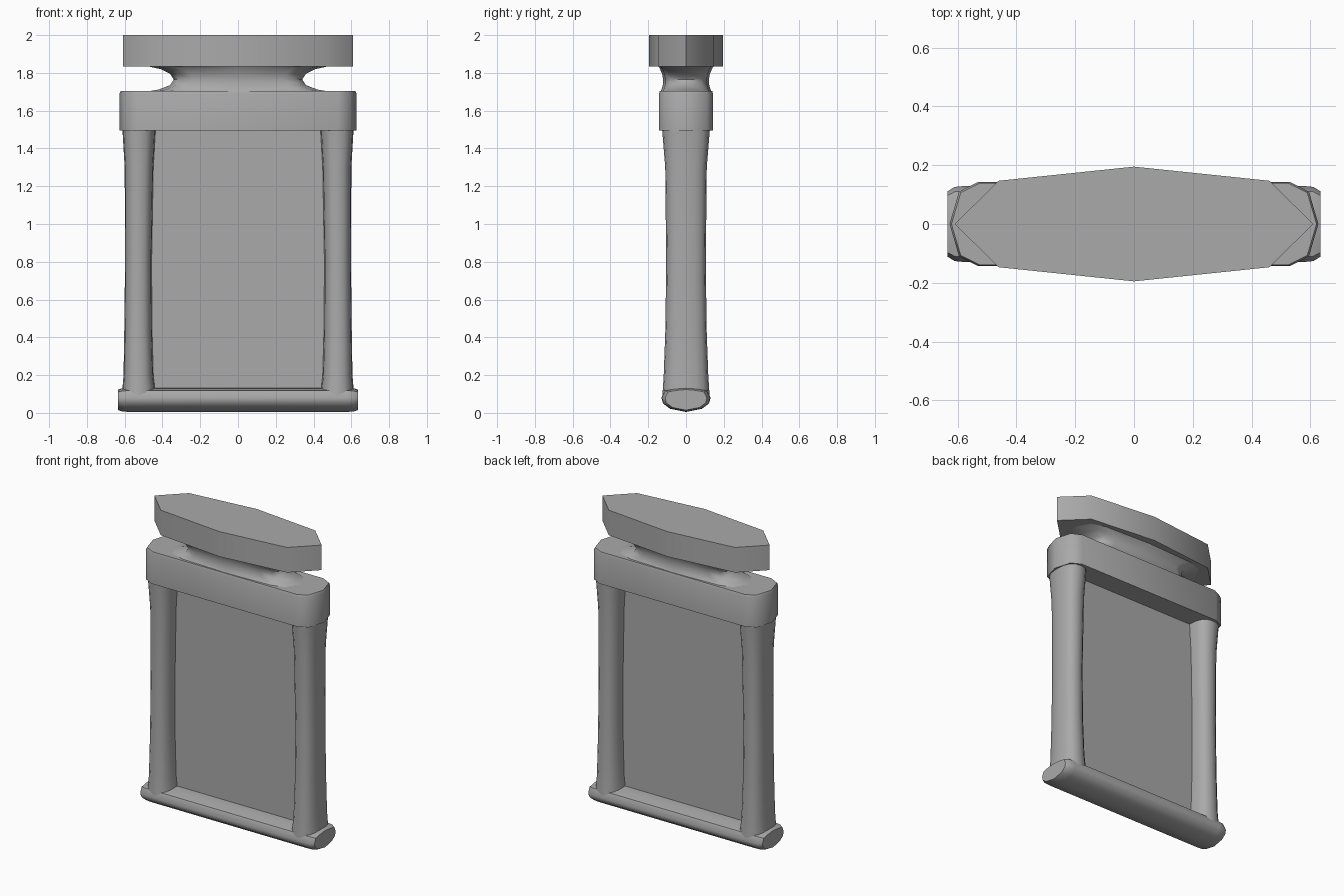
import bpy, bmesh, math

cube = bpy.data.objects.get("Cube")
if cube:
    bpy.data.objects.remove(cube, do_unlink=True)

grey = bpy.data.materials.new("plain grey")
grey.use_nodes = True
tone = (0.4, 0.4, 0.4, 1)
grey.diffuse_color = tone
grey.node_tree.nodes["Principled BSDF"].inputs["Base Color"].default_value = tone


def loft(name, rings, angle=40):
    """Skin a closed solid through rings of equal point count."""
    bm = bmesh.new()
    loops = [[bm.verts.new(p) for p in ring] for ring in rings]
    n = len(loops[0])
    for a, b in zip(loops, loops[1:]):
        for i in range(n):
            j = (i + 1) % n
            bm.faces.new((a[i], a[j], b[j], b[i]))
    bm.faces.new(loops[0])
    bm.faces.new(loops[-1])
    bmesh.ops.recalc_face_normals(bm, faces=bm.faces)
    mesh = bpy.data.meshes.new(name)
    bm.to_mesh(mesh)
    bm.free()
    mesh.materials.append(grey)
    obj = bpy.data.objects.new(name, mesh)
    bpy.context.collection.objects.link(obj)
    bpy.ops.object.select_all(action="DESELECT")
    obj.select_set(True)
    bpy.context.view_layer.objects.active = obj
    bpy.ops.object.shade_smooth_by_angle(angle=math.radians(angle))
    return obj


def mirrored(quarter):
    """Complete an outline, given from the +x tip to the +y side, over both axes."""
    half = quarter + [(-x, y) for x, y in reversed(quarter) if x > 0]
    return half + [(x, -y) for x, y in reversed(half) if y > 0]


def slab(name, quarter, levels, angle=40):
    """Stack an outline at (z, x scale, y scale) levels."""
    outline = mirrored(quarter)
    return loft(name, [[(x * sx, y * sy, z) for x, y in outline]
                       for z, sx, sy in levels], angle)


# Pointed cap on top
slab("cap", [(0.61, 0), (0.46, 0.147), (0, 0.195)],
     [(1.835, 1, 1), (2.0, 1, 1)])

# Waisted neck under the cap
slab("neck", [(1, 0), (0.9, 0.75), (0.7, 1), (0, 1.1)],
     [(1.84, 0.50, 0.135), (1.82, 0.41, 0.125), (1.795, 0.36, 0.115),
      (1.765, 0.34, 0.11), (1.735, 0.36, 0.112), (1.712, 0.42, 0.118),
      (1.695, 0.52, 0.125)], 60)

# Broad band across the posts
slab("upper_band", [(0.627, 0), (0.595, 0.11), (0.53, 0.143)],
     [(1.495, 1, 1), (1.69, 1, 1), (1.705, 0.99, 0.97)], 50)


# Rounded posts, flared at both ends
def post_ring(z, inner, outer, depth, side):
    cx, rx = (inner + outer) / 2, (outer - inner) / 2
    ring = []
    for k in range(16):
        t = math.tau * k / 16
        c, s = math.cos(t), math.sin(t)
        ring.append((side * (cx + rx * math.copysign(abs(c) ** 0.8, c)),
                     depth * math.copysign(abs(s) ** 0.8, s), z))
    return ring


stations = [(0.09, 0.435, 0.615, 0.125), (0.2, 0.448, 0.606, 0.118),
            (0.45, 0.455, 0.602, 0.109), (0.8, 0.457, 0.598, 0.105),
            (1.3, 0.448, 0.600, 0.110), (1.52, 0.435, 0.613, 0.128)]
for label, side in (("left", 1), ("right", -1)):
    loft(label + "_post", [post_ring(*s, side) for s in stations], 50)

# Thin panel between the posts
slab("panel", [(0.48, 0.004)], [(0.1, 1, 1), (1.52, 1, 1)])

# Rounded foot bar with trimmed ends
section = [(0, 0.005), (0.085, 0.022), (0.122, 0.05), (0.13, 0.08),
           (0.113, 0.118), (0.06, 0.128), (0, 0.133)]
section += [(-y, z) for y, z in section[-2:0:-1]]
loft("foot_bar", [[(x, y * k, 0.07 + (z - 0.07) * k) for y, z in section]
                  for x, k in ((-0.635, 0.85), (-0.61, 0.97), (-0.57, 1),
                               (0.57, 1), (0.61, 0.97), (0.635, 0.85))], 50)
